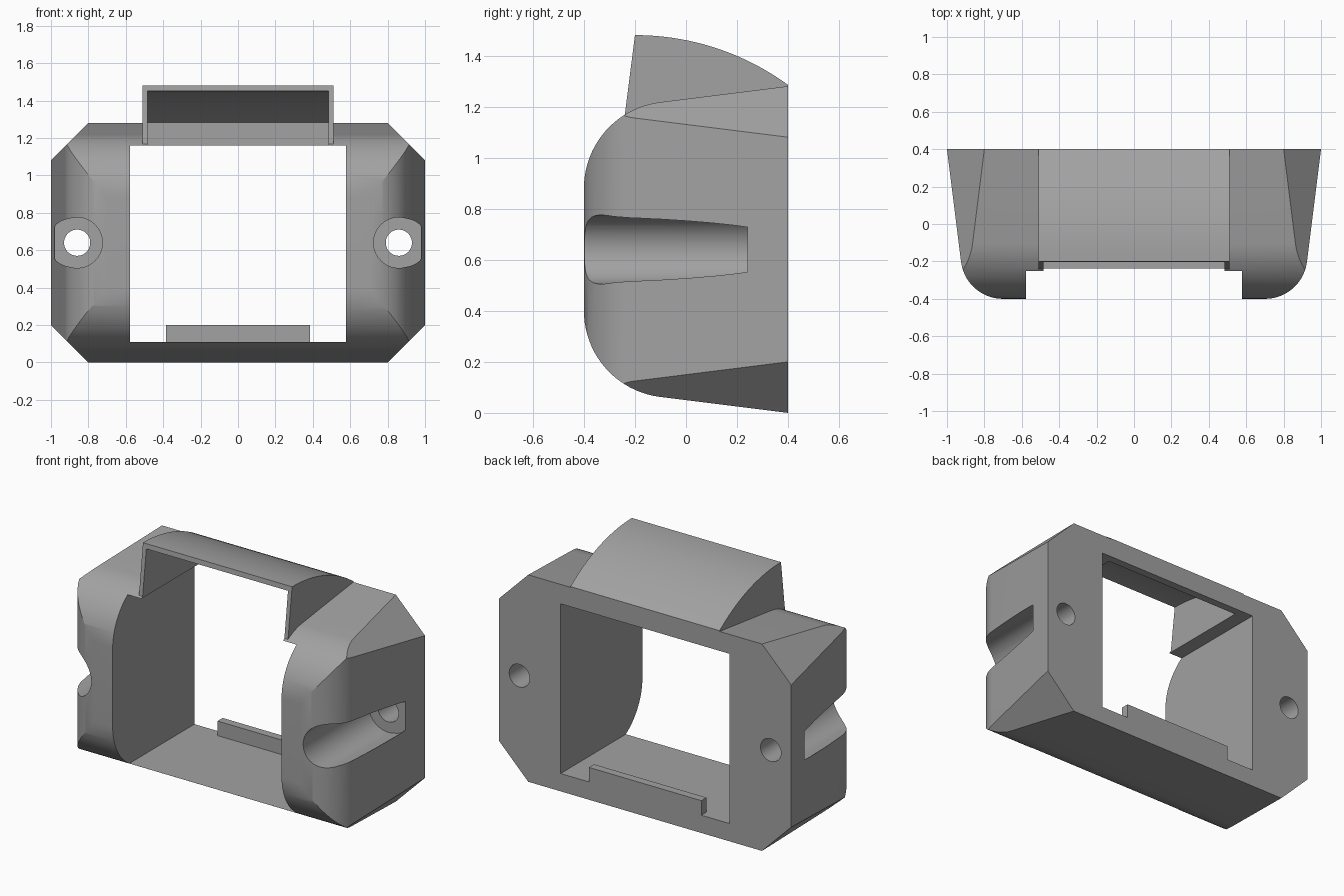
import bpy, bmesh, math
from mathutils import Vector

if "Cube" in bpy.data.objects:
    bpy.data.objects.remove(bpy.data.objects["Cube"])

MID = 0.64      # middle height of the body
BACK = 0.4      # rear plane

grey = bpy.data.materials.new("grey")
grey.diffuse_color = (0.36, 0.36, 0.36, 1)
grey.use_nodes = True
grey.node_tree.nodes["Principled BSDF"].inputs["Base Color"].default_value = grey.diffuse_color


def prism(name, pts, axis, lo, hi):
    """Extrude a 2D outline along an axis: x -> (y, z), y -> (x, z), z -> (x, y)."""
    i = "xyz".index(axis)
    bm = bmesh.new()

    def ring(d):
        out = []
        for p in pts:
            co = list(p)
            co.insert(i, d)
            out.append(bm.verts.new(Vector(co)))
        return out

    a, b = ring(lo), ring(hi)
    n = len(pts)
    bm.faces.new(a)
    bm.faces.new(b)
    for k in range(n):
        bm.faces.new((a[k], a[(k + 1) % n], b[(k + 1) % n], b[k]))
    bmesh.ops.recalc_face_normals(bm, faces=bm.faces)
    me = bpy.data.meshes.new(name)
    bm.to_mesh(me)
    bm.free()
    me.materials.append(grey)
    ob = bpy.data.objects.new(name, me)
    bpy.context.collection.objects.link(ob)
    return ob


def box(name, x, y, z):
    return prism(name, [(x[0], z[0]), (x[1], z[0]), (x[1], z[1]), (x[0], z[1])], "y", *y)


def combine(target, tool, op):
    mod = target.modifiers.new(op, "BOOLEAN")
    mod.operation, mod.object, mod.solver = op, tool, "EXACT"
    bpy.context.view_layer.objects.active = target
    bpy.ops.object.modifier_apply(modifier=mod.name)
    bpy.data.objects.remove(tool, do_unlink=True)


def drafted(half, r, back):
    """Half outline (depth, width): rounded front corner, then a drafted side."""
    draft = math.atan(0.125)
    c = half - 0.1 - r / math.tan((math.pi / 2 + draft) / 2)
    pts = []
    for k in range(21):
        a = math.pi + (math.pi / 2 + draft - math.pi) * k / 20
        pts.append((-0.4 + r + r * math.cos(a), c + r * math.sin(a)))
    pts.append((back, half + (back - BACK) * 0.125))
    return pts + [(d, -w) for d, w in reversed(pts)]


def arc(r, y_end, n=20):
    """Hood roof curve from the front lip to y_end."""
    return [(y, 0.46 + math.sqrt(r * r - (y + 0.2) ** 2))
            for y in (-0.2 + (y_end + 0.2) * k / n for k in range(n + 1))]


# Body: rounded side profile, rounded plan and chamfered corners
body = prism("housing", [(y, z + MID) for y, z in drafted(0.64, 0.34, BACK)], "x", -1.3, 1.3)
plan = prism("plan", [(x, y) for y, x in drafted(1.0, 0.226, 0.6)], "z", -0.3, 1.6)
combine(body, plan, "INTERSECT")
corner = [(1.2, 0.24), (0.7, 0.74), (-0.7, 0.74), (-1.2, 0.24)]
corner += [(x, -z) for x, z in reversed(corner)]
combine(body, prism("chamfers", [(x, z + MID) for x, z in corner], "y", -1, 1), "INTERSECT")

# Curved hood on top
hood = prism("hood", [(-0.24, 1.165), (-0.24, 1.12), (BACK, 1.12)] + arc(1.02, BACK)[::-1],
             "x", -0.51, 0.51)
combine(body, hood, "UNION")

# Window opening and hollow of the hood
combine(body, box("opening", (-0.578, 0.578), (-1, 1), (0.11, 1.16)), "DIFFERENCE")
hollow = [(-0.6, 1.1), (0.35, 1.1)] + arc(0.99, 0.35)[::-1] + [(-0.6, 1.45)]
combine(body, prism("hollow", hollow, "x", -0.485, 0.485), "DIFFERENCE")

# Retaining lip on the sill
combine(body, box("lip", (-0.385, 0.385), (0.35, BACK), (0.06, 0.2)), "UNION")

# Screw recesses, flared toward the outside, and through holes
for s in (-1, 1):
    recess, hole = [], []
    for k in range(64):
        a = math.tau * k / 64
        flare = min(max((math.cos(a) - 0.3) / 0.5, 0), 1)
        r = 0.135 + 0.014 * flare
        recess.append((s * (0.86 + r * math.cos(a)), MID + r * math.sin(a)))
        hole.append((s * (0.86 + 0.07 * math.cos(a)), MID + 0.07 * math.sin(a)))
    combine(body, prism("recess", recess, "y", -1, 0.24), "DIFFERENCE")
    combine(body, prism("screw_hole", hole, "y", -1, 1), "DIFFERENCE")

# Smooth the curves and keep hard edges
bpy.ops.object.select_all(action="DESELECT")
body.select_set(True)
bpy.context.view_layer.objects.active = body
bpy.ops.object.shade_smooth_by_angle(angle=math.radians(25))
